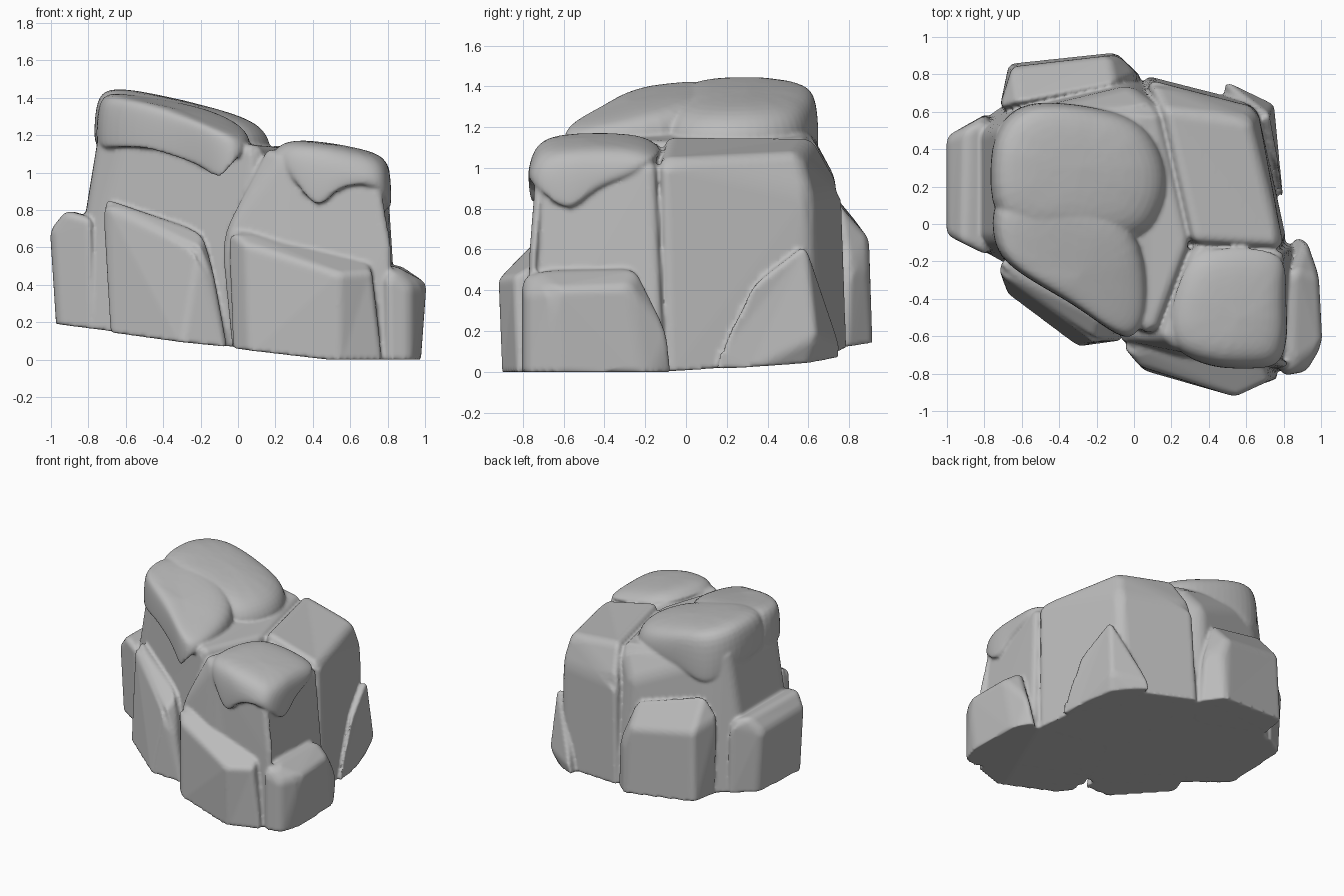
import bpy, bmesh, math
from mathutils import Vector

stone = bpy.data.materials.new("grey stone")
stone.diffuse_color = (0.5, 0.5, 0.5, 1)
parts = []


def base(x, y):
    """Gently tilted underside of the rock."""
    return max(0.0, 0.09 - 0.105 * x + 0.045 * y)


def finish(name, bm):
    bmesh.ops.recalc_face_normals(bm, faces=bm.faces)
    me = bpy.data.meshes.new(name)
    bm.to_mesh(me)
    bm.free()
    me.materials.append(stone)
    ob = bpy.data.objects.new(name, me)
    bpy.context.collection.objects.link(ob)
    parts.append(ob)
    return ob


def chunk(name, foot, upper, width=0.035):
    """Convex stone from footprint (x, y) and upper (x, y, z) corners."""
    bm = bmesh.new()
    for x, y in foot:
        bm.verts.new((x, y, base(x, y) - 0.12))
    for p in upper:
        bm.verts.new(p)
    hull = bmesh.ops.convex_hull(bm, input=bm.verts)
    junk = {v for v in hull["geom_interior"] + hull["geom_unused"]
            if isinstance(v, bmesh.types.BMVert)}
    bmesh.ops.delete(bm, geom=list(junk), context='VERTS')
    bmesh.ops.dissolve_limit(bm, angle_limit=math.radians(9),
                             verts=bm.verts, edges=bm.edges)
    bmesh.ops.bevel(bm, geom=bm.edges[:], offset=width, segments=3,
                    profile=0.5, affect='EDGES', clamp_overlap=True)
    # trim the foot flat along the underside
    for co, no in (((0, 0, 0.09), (0.105, -0.045, 1)), ((0, 0, 0), (0, 0, 1))):
        bmesh.ops.bisect_plane(bm, geom=bm.verts[:] + bm.edges[:] + bm.faces[:],
                               plane_co=co, plane_no=Vector(no).normalized(),
                               clear_inner=True)
        bmesh.ops.holes_fill(bm, edges=[e for e in bm.edges if e.is_boundary], sides=0)
    finish(name, bm)


def cap(name, rim, crown, inset=0.8):
    """Soft draped layer; rim holds (x, y, hem z, shoulder z)."""
    cx = sum(p[0] for p in rim) / len(rim)
    cy = sum(p[1] for p in rim) / len(rim)
    pull = lambda x, y, k: (cx + (x - cx) * k, cy + (y - cy) * k)
    bm = bmesh.new()
    rings = [[], [], [], [], []]
    for x, y, lo, hi in rim:
        for i, (k, z) in enumerate(((0.85, lo + 0.02), (0.99, lo),
                                    (1.02, lo + 0.035), (1.0, hi),
                                    (inset, crown(*pull(x, y, inset))))):
            rings[i].append(bm.verts.new((*pull(x, y, k), z)))
    n = len(rim)
    for a, b in zip(rings, rings[1:]):
        for i in range(n):
            j = (i + 1) % n
            bm.faces.new((a[i], a[j], b[j], b[i]))
    mid = bm.verts.new((cx, cy, crown(cx, cy)))
    for i in range(n):
        bm.faces.new((rings[-1][i], rings[-1][(i + 1) % n], mid))
    bm.faces.new(rings[0][::-1])
    ob = finish(name, bm)
    ob.modifiers.new("soften", 'SUBSURF').levels = 2


# three big blocks
chunk("main_block",
      [(-0.93, 0.48), (-0.93, -0.08), (-0.68, -0.24), (-0.1, -0.55), (0.2, -0.4),
       (0.2, 0.7), (0.0, 0.8), (-0.68, 0.66)],
      [(-0.73, 0.52, 1.3), (-0.73, -0.08, 1.3), (-0.6, -0.2, 1.28), (0.11, -0.6, 1.14),
       (0.3, -0.1, 1.13), (0.13, 0.62, 1.14), (-0.02, 0.74, 0.94), (-0.6, 0.6, 1.2),
       (-0.08, -0.57, 0.65)], 0.045)
chunk("front_right_block",
      [(-0.03, -0.62), (0.25, -0.75), (0.83, -0.79), (0.87, -0.1), (0.2, -0.08)],
      [(0.15, -0.6, 1.13), (0.25, -0.68, 1.1), (0.75, -0.74, 0.99), (0.8, -0.15, 1.02),
       (0.33, -0.12, 1.13), (-0.1, -0.61, 0.65), (0.82, -0.77, 0.6)])
chunk("back_right_block",
      [(0.05, 0.8), (0.6, 0.66), (0.69, 0.5), (0.82, -0.1), (0.1, -0.12)],
      [(0.15, 0.62, 1.15), (0.62, 0.56, 1.08), (0.8, -0.13, 1.04), (0.32, -0.1, 1.16),
       (0.08, 0.77, 0.89), (0.66, 0.62, 0.86)], 0.045)

# low slabs leaning round the foot
chunk("left_slab",
      [(-0.965, -0.06), (-0.965, 0.47), (-0.78, 0.6), (-0.7, 0.3), (-0.76, -0.17)],
      [(-1.005, -0.06, 0.69), (-1.005, 0.47, 0.69), (-0.92, -0.1, 0.8), (-0.9, 0.5, 0.8),
       (-0.78, 0.59, 0.76), (-0.78, -0.17, 0.76)], 0.05)
chunk("front_left_slab",
      [(-0.68, -0.38), (-0.32, -0.66), (-0.03, -0.62), (-0.1, -0.4), (-0.6, -0.15)],
      [(-0.73, -0.23, 0.87), (-0.69, -0.3, 0.8), (-0.21, -0.63, 0.59),
       (-0.18, -0.5, 0.68), (-0.12, -0.6, 0.42), (-0.6, -0.1, 0.8)], 0.025)
chunk("front_right_slab",
      [(-0.03, -0.69), (0.06, -0.79), (0.53, -0.9), (0.79, -0.82), (0.6, -0.6), (0.1, -0.5)],
      [(-0.06, -0.65, 0.71), (0.03, -0.76, 0.62), (0.54, -0.925, 0.46),
       (0.72, -0.84, 0.47), (0.7, -0.74, 0.53), (0.1, -0.55, 0.68)], 0.025)
chunk("right_corner_slab",
      [(0.8, -0.81), (0.92, -0.79), (0.97, -0.62), (0.96, -0.2), (0.86, -0.05), (0.7, -0.4)],
      [(0.79, -0.81, 0.45), (0.92, -0.79, 0.39), (1.01, -0.64, 0.41), (0.99, -0.28, 0.42),
       (0.86, -0.24, 0.51), (0.84, -0.76, 0.5), (0.92, -0.08, 0.19), (0.7, -0.4, 0.49)], 0.04)
chunk("back_right_slab",
      [(0.8, 0.1), (0.67, 0.55), (0.45, 0.74), (0.5, 0.4)],
      [(0.72, 0.59, 0.63), (0.775, 0.32, 0.42), (0.6, 0.5, 0.55), (0.75, 0.64, 0.17),
       (0.8, 0.16, 0.1), (0.5, 0.76, 0.13)], 0.02)
chunk("back_slab",
      [(-0.7, 0.64), (-0.67, 0.86), (-0.1, 0.92), (0.05, 0.78), (-0.1, 0.5)],
      [(-0.72, 0.62, 0.8), (-0.65, 0.84, 0.73), (-0.13, 0.9, 0.65), (-0.07, 0.89, 0.5),
       (-0.1, 0.75, 0.82), (-0.62, 0.65, 0.96), (0.02, 0.8, 0.5)], 0.03)

# soft layers draped over the tops
cap("back_top_layer",
    [(-0.75, -0.05, 1.17, 1.38), (-0.77, 0.3, 1.14, 1.4), (-0.74, 0.5, 1.12, 1.38),
     (-0.62, 0.64, 0.99, 1.36), (-0.42, 0.65, 1.1, 1.33), (-0.2, 0.62, 1.12, 1.26),
     (0.02, 0.56, 1.1, 1.21), (0.14, 0.4, 1.1, 1.19), (0.18, 0.2, 1.1, 1.18),
     (0.12, 0.02, 1.1, 1.19), (0.0, -0.1, 1.12, 1.2), (-0.35, -0.08, 1.15, 1.3)],
    lambda x, y: 1.31 - 0.29 * x - 0.25 * (y - 0.25) ** 2 - 0.2 * max(0, -0.5 - x), 0.85)
cap("front_top_layer",
    [(-0.75, 0.22, 1.16, 1.4), (-0.76, -0.08, 1.12, 1.38), (-0.69, -0.21, 1.13, 1.37),
     (-0.5, -0.33, 1.13, 1.33), (-0.32, -0.43, 1.07, 1.28), (-0.17, -0.54, 1.02, 1.23),
     (-0.09, -0.59, 0.94, 1.19), (-0.02, -0.61, 1.05, 1.17), (0.04, -0.55, 1.1, 1.17),
     (0.07, -0.38, 1.1, 1.19), (0.04, -0.02, 1.12, 1.22), (-0.3, 0.2, 1.15, 1.35)],
    lambda x, y: 1.315 - 0.26 * x - 0.2 * max(0, -y) - 0.2 * max(0, -0.5 - x), 0.85)
cap("right_top_layer",
    [(0.2, -0.64, 1.07, 1.12), (0.3, -0.72, 0.95, 1.09), (0.42, -0.76, 0.77, 1.06),
     (0.52, -0.77, 0.91, 1.04), (0.65, -0.77, 0.93, 1.01), (0.75, -0.76, 0.92, 0.99),
     (0.8, -0.7, 0.86, 1.0), (0.82, -0.57, 0.76, 1.02), (0.81, -0.45, 0.9, 1.03),
     (0.81, -0.3, 0.94, 1.03), (0.8, -0.17, 1.01, 1.05), (0.65, -0.13, 1.04, 1.08),
     (0.4, -0.13, 1.07, 1.12), (0.27, -0.22, 1.1, 1.13), (0.2, -0.45, 1.1, 1.13)],
    lambda x, y: 1.185 - 0.32 * max(0, x - 0.25) ** 2 - 0.25 * (y + 0.4) ** 2, 0.82)

# fuse every stone into one weathered skin
bpy.ops.object.select_all(action='DESELECT')
for ob in parts:
    ob.select_set(True)
bpy.context.view_layer.objects.active = parts[0]
bpy.ops.object.convert(target='MESH')
bpy.ops.object.join()
rock = bpy.context.view_layer.objects.active
rock.name = "layered_rock"
fuse = rock.modifiers.new("fuse", 'REMESH')
fuse.mode = 'VOXEL'
fuse.voxel_size = 0.012
fuse.use_smooth_shade = True
blur = rock.modifiers.new("weather", 'SMOOTH')
blur.factor = 0.5
blur.iterations = 2
